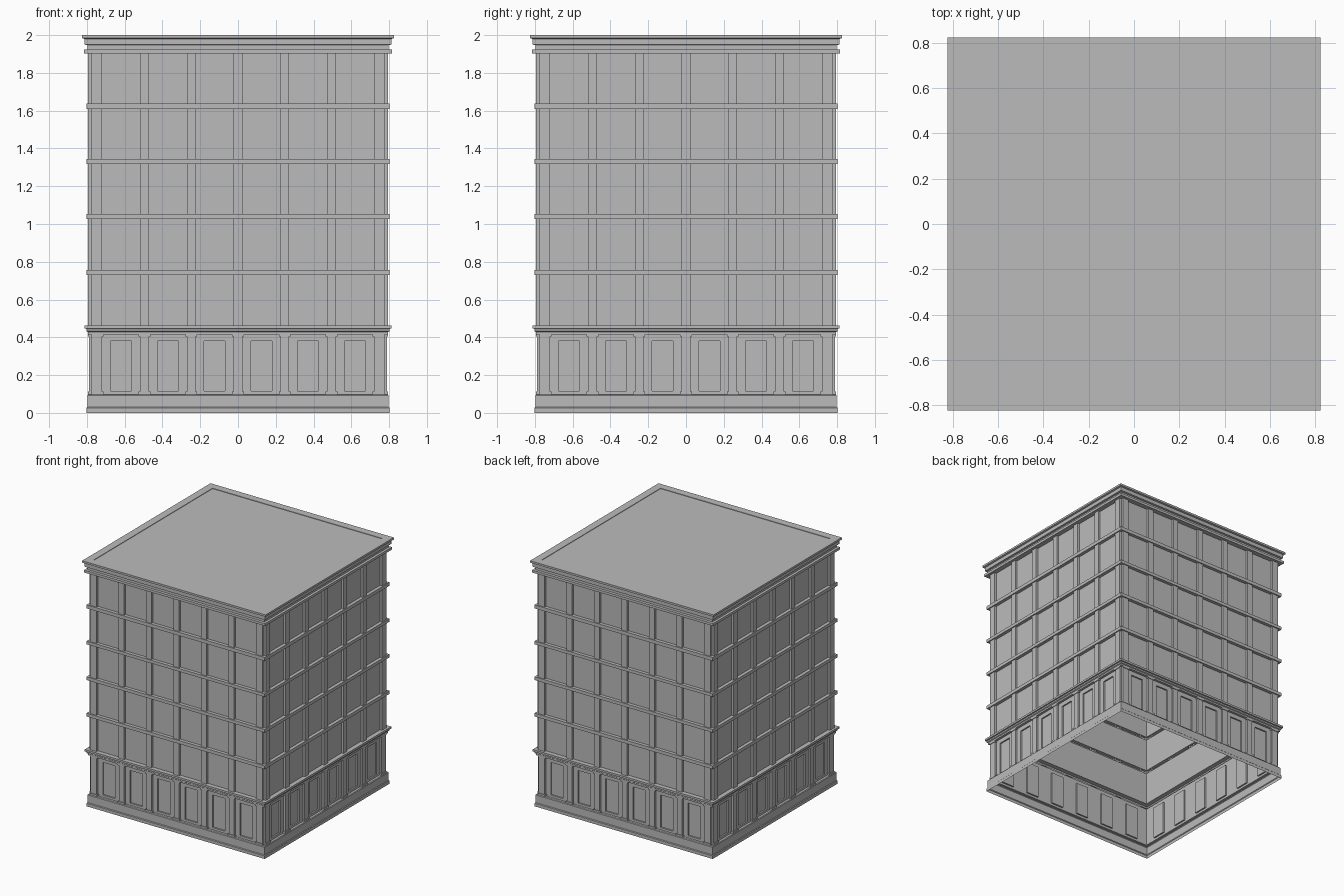
import bpy, bmesh, math
from mathutils import Matrix, Vector

if "Cube" in bpy.data.objects:
    bpy.data.objects.remove(bpy.data.objects["Cube"])

stone = bpy.data.materials.new("grey_stone")
stone.diffuse_color = (0.5, 0.5, 0.5, 1)
stone.use_nodes = True
stone.node_tree.nodes["Principled BSDF"].inputs["Base Color"].default_value = stone.diffuse_color

BAYS = [(i - 2.5) * 0.2475 for i in range(6)]
WALL = 0.775          # half size of the wall plane
PIER = 0.793          # half size at the pier faces
BAY = 0.1             # half width of a bay


def finish(name, bm):
    bmesh.ops.recalc_face_normals(bm, faces=bm.faces)
    mesh = bpy.data.meshes.new(name)
    bm.to_mesh(mesh)
    bm.free()
    mesh.materials.append(stone)
    obj = bpy.data.objects.new(name, mesh)
    bpy.context.collection.objects.link(obj)


def square_loft(name, profile, cap=False):
    """Sweep a (half size, height) profile around the square plan."""
    bm = bmesh.new()
    corners = [(-1, -1), (1, -1), (1, 1), (-1, 1)]
    rings = [[bm.verts.new((x * r, y * r, z)) for x, y in corners] for r, z in profile]
    for a, b in zip(rings, rings[1:]):
        for i in range(4):
            j = (i + 1) % 4
            bm.faces.new((a[i], a[j], b[j], b[i]))
    if cap:
        bm.faces.new(rings[-1])
    finish(name, bm)


def four_sides(bm):
    """Repeat the front geometry on the other three sides."""
    front = bm.verts[:] + bm.edges[:] + bm.faces[:]
    for k in (1, 2, 3):
        copy = bmesh.ops.duplicate(bm, geom=front)["geom"]
        verts = [g for g in copy if isinstance(g, bmesh.types.BMVert)]
        bmesh.ops.rotate(bm, verts=verts, cent=(0, 0, 0),
                         matrix=Matrix.Rotation(k * math.pi / 2, 3, 'Z'))


def block(bm, x0, x1, z0, z1, depth):
    """Box standing out of the front wall, open at the back."""
    size = Matrix.Diagonal((x1 - x0, depth - WALL, z1 - z0, 1))
    place = Matrix.Translation(((x0 + x1) / 2, -(depth + WALL) / 2, (z0 + z1) / 2))
    verts = bmesh.ops.create_cube(bm, size=1, matrix=place @ size)["verts"]
    back = [f for f in {f for v in verts for f in v.link_faces}
            if all(v.co.y > -WALL - 1e-4 for v in f.verts)]
    bmesh.ops.delete(bm, geom=back, context='FACES_ONLY')


# Pier spans between the bays, with a narrow notch left at each corner
edges = [-WALL] + [x + s * BAY for x in BAYS for s in (-1, 1)] + [WALL]
spans = list(zip(edges[::2], edges[1::2]))

# Plinth
square_loft("plinth", [(0.803, 0), (0.803, 0.025), (0.798, 0.03), (0.798, 0.092),
                       (0.793, 0.097), (WALL, 0.097)])

# Ground floor wall with recessed door panels
bm = bmesh.new()
xs = [-WALL] + [x + s * 0.056 for x in BAYS for s in (-1, 1)] + [WALL]
zs = [0.097, 0.115, 0.38, 0.415]
grid = [[bm.verts.new((x, -WALL, z)) for x in xs] for z in zs]
panels = []
for r in range(3):
    for c in range(len(xs) - 1):
        f = bm.faces.new((grid[r][c], grid[r][c + 1], grid[r + 1][c + 1], grid[r + 1][c]))
        if r == 1 and c % 2:
            panels.append(f)
for f in panels:
    new = bmesh.ops.extrude_face_region(bm, geom=[f])["geom"]
    bmesh.ops.translate(bm, vec=Vector((0, 0.012, 0)),
                        verts=[v for v in new if isinstance(v, bmesh.types.BMVert)])
bmesh.ops.delete(bm, geom=[f for f in panels if f.is_valid], context='FACES_ONLY')
four_sides(bm)
finish("ground_floor_wall", bm)

# Ground floor piers with bases and capitals
bm = bmesh.new()
for a, b in spans:
    lo, hi = max(a - 0.008, -WALL), min(b + 0.008, WALL)
    block(bm, a, b, 0.112, 0.405, 0.79)
    block(bm, lo, hi, 0.097, 0.112, 0.795)
    block(bm, lo, hi, 0.405, 0.418, 0.795)
four_sides(bm)
finish("ground_floor_piers", bm)

# Cornice above the ground floor
square_loft("lower_cornice", [(WALL, 0.415), (0.795, 0.415), (0.795, 0.428), (0.802, 0.433),
                              (0.802, 0.445), (0.812, 0.447), (0.812, 0.463), (WALL, 0.463)])

# Upper walls with the floor bands
profile = [(WALL, 0.463)]
for z0, z1 in ((0.73, 0.757), (1.027, 1.053), (1.318, 1.343), (1.61, 1.638)):
    profile += [(WALL, z0), (0.802, z0), (0.802, z1), (WALL, z1)]
square_loft("upper_walls", profile + [(WALL, 1.903)])

# Upper piers
bm = bmesh.new()
for a, b in spans:
    block(bm, a, b, 0.463, 1.903, PIER)
four_sides(bm)
finish("upper_piers", bm)

# Top cornice and slightly sunken roof
square_loft("top_cornice", [(WALL, 1.903), (0.815, 1.903), (0.815, 1.923), (0.797, 1.925),
                            (0.797, 1.947), (0.812, 1.95), (0.812, 1.98), (0.825, 1.984),
                            (0.825, 2.0), (0.763, 2.0), (0.763, 1.996)])
square_loft("roof", [(0.763, 1.996)], cap=True)
